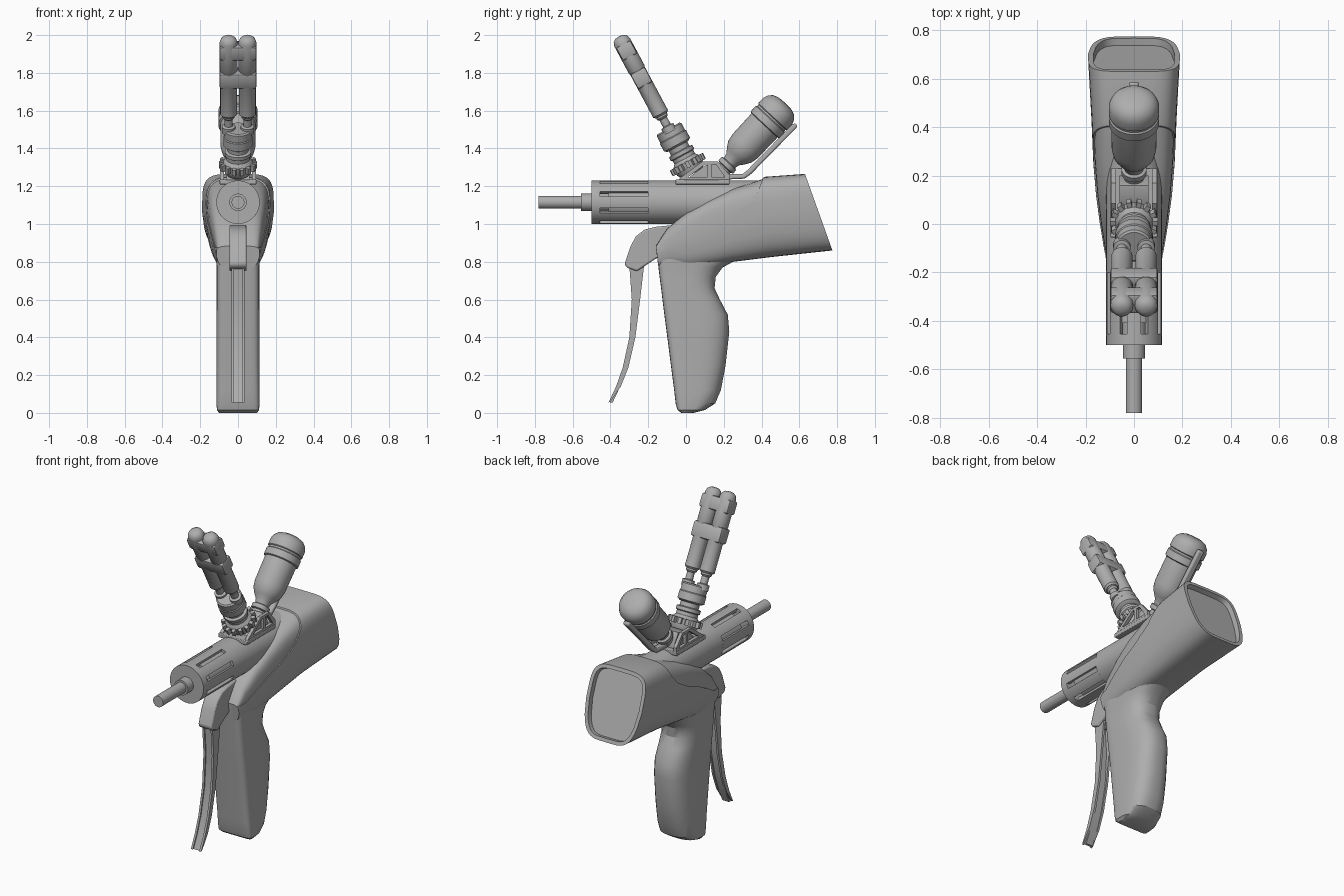
import bpy, bmesh, math
from math import sin, cos, pi, radians
from mathutils import Vector, Matrix

cube = bpy.data.objects.get("Cube")
if cube:
    bpy.data.objects.remove(cube, do_unlink=True)

grey = bpy.data.materials.new("plain_grey")
grey.use_nodes = True
GREY = (0.42, 0.42, 0.42, 1)
grey.diffuse_color = GREY
grey.node_tree.nodes["Principled BSDF"].inputs["Base Color"].default_value = GREY


def finish(name, bm, angle=35):
    bmesh.ops.recalc_face_normals(bm, faces=bm.faces)
    mesh = bpy.data.meshes.new(name)
    bm.to_mesh(mesh)
    bm.free()
    mesh.materials.append(grey)
    obj = bpy.data.objects.new(name, mesh)
    bpy.context.collection.objects.link(obj)
    smooth(obj, angle)
    return obj


def activate(obj):
    bpy.ops.object.select_all(action='DESELECT')
    obj.select_set(True)
    bpy.context.view_layer.objects.active = obj


def smooth(obj, angle=35):
    activate(obj)
    bpy.ops.object.shade_smooth_by_angle(angle=radians(angle))


def loft(rings):
    """Skin a list of equal closed rings and cap both ends."""
    bm = bmesh.new()
    loops = [[bm.verts.new(p) for p in ring] for ring in rings]
    n = len(loops[0])
    for a, b in zip(loops, loops[1:]):
        for i in range(n):
            j = (i + 1) % n
            bm.faces.new((a[i], a[j], b[j], b[i]))
    caps = [bm.faces.new(loops[0]), bm.faces.new(loops[-1])]
    bmesh.ops.recalc_face_normals(bm, faces=bm.faces)
    return bm, caps


def lathe(name, profile, origin, axis, sides=32):
    """Turn (distance, radius) pairs about an axis."""
    axis = Vector(axis).normalized()
    side = Vector((1, 0, 0))
    up = axis.cross(side)
    rings = [[Vector(origin) + axis * t + (side * cos(a) + up * sin(a)) * r
              for a in (2 * pi * i / sides for i in range(sides))] for t, r in profile]
    return finish(name, loft(rings)[0])


def prism(name, points, x0, x1, bevel=0.0):
    """Extrude a side outline of (y, z) points across x."""
    bm, _ = loft([[(x, y, z) for y, z in points] for x in (x0, x1)])
    obj = finish(name, bm)
    if bevel:
        mod = obj.modifiers.new("rounded_edges", 'BEVEL')
        mod.width, mod.segments = bevel, 2
        mod.limit_method, mod.angle_limit = 'ANGLE', radians(40)
    return obj


def cut(obj, cutter):
    mod = obj.modifiers.new("cut", 'BOOLEAN')
    mod.operation, mod.object, mod.solver = 'DIFFERENCE', cutter, 'EXACT'
    activate(obj)
    bpy.ops.object.modifier_apply(modifier=mod.name)
    bpy.data.objects.remove(cutter, do_unlink=True)
    smooth(obj)


def power(v, n):
    return math.copysign(abs(v) ** (2 / n), v)


# Body shell: top point, bottom point, half width, squareness
stations = [
    ((0.63, 1.265), (0.775, 0.86), 0.19, 4.5),
    ((0.42, 1.25), (0.45, 0.825), 0.176, 4),
    ((0.25, 1.195), (0.25, 0.80), 0.168, 4.5),
    ((0.12, 1.135), (0.12, 0.78), 0.157, 5),
    ((0.0, 1.065), (0.0, 0.76), 0.141, 5),
    ((-0.1, 0.98), (-0.08, 0.77), 0.126, 5),
    ((-0.16, 0.885), (-0.145, 0.77), 0.114, 6)]


def body_rings(rows, scale):
    rings = []
    for top, bottom, width, n in rows:
        ring = []
        for i in range(40):
            a = 2 * pi * i / 40
            u, v = power(cos(a), n), power(sin(a), n)
            f = (v * scale + 1) / 2
            taper = 1 - 0.2 * max(0, -v) ** 1.5
            ring.append((u * width * scale * taper,
                         bottom[0] + (top[0] - bottom[0]) * f,
                         bottom[1] + (top[1] - bottom[1]) * f))
        rings.append(ring)
    return rings


bm, caps = loft(body_rings(stations, 1))
rear = caps[0]
bmesh.ops.inset_region(bm, faces=[rear], thickness=0.022)
bmesh.ops.inset_region(bm, faces=[rear], thickness=0.003)
bmesh.ops.translate(bm, verts=rear.verts, vec=rear.normal * -0.03)
shell = finish("body_shell", bm)
seam = [(0.41, 1.4), (0.41, 1.25), (0.38, 1.17), (0.32, 1.1), (0.2, 1.03), (0.08, 0.98),
        (-0.04, 0.915), (-0.1, 0.88), (-0.3, 0.86), (-0.3, 1.4)]
cut(shell, prism("seam_cutter", seam, -0.4, 0.4))
finish("front_shell", loft(body_rings(stations[1:], 0.965))[0])

# Grip: height, front, back, half width
grip = [(0.0, -0.025, 0.04, 0.1), (0.015, -0.045, 0.1, 0.112), (0.05, -0.055, 0.155, 0.114),
        (0.12, -0.063, 0.185, 0.114), (0.25, -0.08, 0.21, 0.114), (0.43, -0.103, 0.23, 0.114),
        (0.52, -0.115, 0.222, 0.114), (0.6, -0.125, 0.18, 0.113), (0.66, -0.132, 0.152, 0.113),
        (0.72, -0.14, 0.158, 0.113), (0.77, -0.146, 0.195, 0.113), (0.8, -0.15, 0.25, 0.115),
        (0.83, -0.154, 0.31, 0.115), (0.88, -0.16, 0.34, 0.112)]
rings = []
for z, front, back, w in grip:
    mid = front + (back - front) * 0.45
    ring = []
    for i in range(28):
        a = 2 * pi * (i + 0.5) / 28
        n = 2.6 if sin(a) > 0 else 7
        v = power(sin(a), n)
        ring.append((power(cos(a), n) * w, mid + v * ((back - mid) if v > 0 else (mid - front)), z))
    rings.append(ring)
finish("grip", loft(rings)[0], 28)

# Trigger
prism("trigger_head", [(-0.06, 0.995), (-0.16, 0.985), (-0.22, 0.97), (-0.265, 0.935), (-0.295, 0.88),
                       (-0.325, 0.79), (-0.315, 0.77), (-0.26, 0.75), (-0.17, 0.81), (-0.1, 0.85)],
      -0.046, 0.046, 0.008)
blade_front = [(-0.3, 0.78), (-0.287, 0.6), (-0.3, 0.4), (-0.335, 0.24), (-0.37, 0.14), (-0.41, 0.055)]
blade_back = [(-0.4, 0.06), (-0.345, 0.14), (-0.305, 0.24), (-0.268, 0.4), (-0.243, 0.6), (-0.222, 0.78)]
for s, side in ((1, "left"), (-1, "right")):
    prism("trigger_flange_" + side, blade_front + blade_back, s * 0.022, s * 0.035)
web = [(y + 0.008, z) for y, z in blade_front]
prism("trigger_web", web + [(y + 0.014, z) for y, z in reversed(web)], -0.023, 0.023)

# Barrel with slotted cage and nozzle
base, forward = (0, 0, 1.115), (0, 1, 0)
lathe("barrel", [(-0.2, 0.115), (0.39, 0.115)], base, forward, 48)
lathe("cage_sleeve", [(-0.41, 0.098), (-0.19, 0.098)], base, forward, 40)
lathe("cage_core", [(-0.47, 0.05), (-0.4, 0.05)], base, forward)
lathe("cage_ring", [(-0.5, 0.115), (-0.455, 0.115)], base, forward, 48)
for k in range(8):
    mid = pi * k / 4
    rings = []
    for y in (-0.46, -0.195):
        arc = [mid + radians(15) * (i / 3 - 1) for i in range(7)]
        ring = [(0.115 * cos(a), y, 1.115 + 0.115 * sin(a)) for a in arc]
        ring += [(0.09 * cos(a), y, 1.115 + 0.09 * sin(a)) for a in reversed(arc)]
        rings.append(ring)
    finish("cage_rib_%d" % (k + 1), loft(rings)[0])
lathe("nozzle", [(-0.78, 0.022), (-0.78, 0.034), (-0.555, 0.034), (-0.555, 0.046), (-0.49, 0.046)], base, forward)
lathe("nozzle_bore", [(-0.7801, 0.014), (-0.775, 0.014)], base, forward, 16)

# Mounting bracket with triangular windows
prism("bracket_base", [(-0.055, 1.21), (-0.055, 1.235), (0.23, 1.235), (0.23, 1.21)], -0.098, 0.098, 0.004)
outline = [(-0.05, 1.225), (-0.03, 1.245), (0.085, 1.33), (0.17, 1.33), (0.23, 1.26), (0.23, 1.225)]
for s, side in ((1, "left"), (-1, "right")):
    plate = prism("bracket_plate_" + side, outline, s * 0.075, s * 0.095)
    for window in ([(0.01, 1.248), (0.115, 1.248), (0.115, 1.315), (0.1, 1.315)],
                   [(0.135, 1.248), (0.205, 1.248), (0.16, 1.315), (0.135, 1.315)]):
        cut(plate, prism("window_cutter", window, s * 0.06, s * 0.11))
prism("bracket_core", [(0.0, 1.22), (0.02, 1.25), (0.1, 1.31), (0.16, 1.32), (0.2, 1.26), (0.2, 1.22)], -0.06, 0.06)

# Twin cartridge: gear, cup, necks, tubes and straps along one tilted axis
foot, lean = Vector((0, 0.012, 1.31)), Vector((0, -0.473, 0.881)).normalized()
lathe("gear_hub", [(-0.05, 0.06), (-0.02, 0.078), (0.02, 0.078), (0.04, 0.062), (0.06, 0.062), (0.065, 0.07),
                   (0.085, 0.07), (0.09, 0.055), (0.125, 0.055)], foot, lean)
lathe("cup", [(0.115, 0.062), (0.125, 0.078), (0.17, 0.078), (0.175, 0.074), (0.215, 0.074), (0.222, 0.066)],
      foot, lean)
across = lean.cross(Vector((1, 0, 0)))
frame = Matrix((Vector((1, 0, 0)), across, lean)).transposed().to_4x4()


def tilted_box(name, size, x, depth, t, spin=0.0, bevel=0.0):
    bm = bmesh.new()
    place = (Matrix.Translation(foot) @ frame @ Matrix.Rotation(spin, 4, 'Z')
             @ Matrix.Translation((x, depth, t)) @ Matrix.Diagonal((*size, 1)))
    bmesh.ops.create_cube(bm, size=1, matrix=place)
    if bevel:
        bmesh.ops.bevel(bm, geom=bm.edges[:], offset=bevel, segments=2, affect='EDGES', profile=0.5)
    return finish(name, bm)


for k in range(14):
    tilted_box("gear_tooth_%d" % (k + 1), (0.035, 0.02, 0.035), 0.082, 0, 0.005, 2 * pi * k / 14)
for s, side in ((1, "left"), (-1, "right")):
    start = foot + Vector((s * 0.05, 0, 0))
    lathe("neck_" + side, [(0.2, 0.036), (0.235, 0.036), (0.24, 0.022), (0.28, 0.022), (0.29, 0.032), (0.32, 0.032)],
          start, lean, 20)
    lathe("tube_" + side, [(0.3, 0.034), (0.31, 0.044), (0.57, 0.044), (0.575, 0.047), (0.74, 0.047),
                           (0.76, 0.04), (0.772, 0.025), (0.775, 0.008)], start, lean, 24)
for label, t, length in (("upper", 0.69, 0.08), ("lower", 0.525, 0.09)):
    tilted_box("strap_" + label, (0.196, 0.088, length), 0, 0, t, 0, 0.012)

# Vial on its tilted socket, with support arm
lathe("vial", [(-0.03, 0.04), (0.025, 0.04), (0.03, 0.052), (0.055, 0.052), (0.06, 0.04), (0.085, 0.046),
               (0.11, 0.066), (0.14, 0.084), (0.18, 0.092), (0.33, 0.094), (0.335, 0.104), (0.375, 0.104),
               (0.38, 0.098), (0.39, 0.098), (0.395, 0.104), (0.435, 0.104), (0.46, 0.094), (0.48, 0.075),
               (0.49, 0.045), (0.492, 0.01)], (0, 0.19, 1.28), (0, 0.68, 0.73), 40)
prism("support_arm", [(0.2, 1.235), (0.31, 1.24), (0.345, 1.265), (0.59, 1.515), (0.58, 1.535), (0.56, 1.525),
                      (0.325, 1.285), (0.3, 1.265), (0.2, 1.265)], -0.02, 0.02, 0.008)
